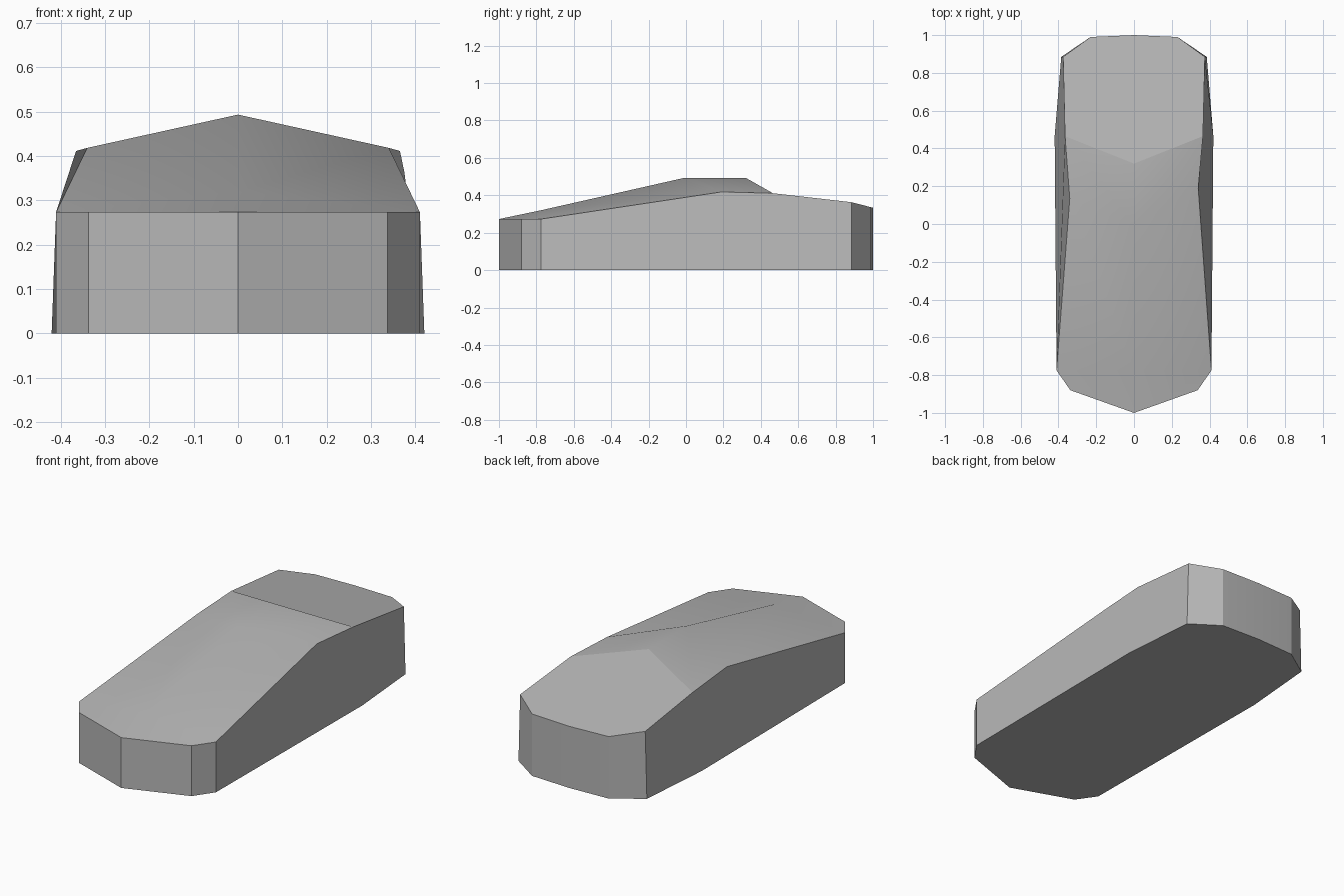
import bpy, bmesh

if "Cube" in bpy.data.objects:
    bpy.data.objects.remove(bpy.data.objects["Cube"])

# right half of the rim, front to back: (top x, y, top z, bottom x)
RIM = [(0, -1, .273, 0), (.337, -.88, .273, .337), (.41, -.775, .273, .41),
       (.34, .19, .418, None), (.365, .465, .411, .42),
       (.375, .885, .363, .385), (.23, .99, .336, .23), (0, 1, .334, 0)]

bm = bmesh.new()
ridge = [bm.verts.new(p) for p in
         ((0, -.775, .32), (0, -.01, .493), (0, .32, .493))]
a, b, c = ridge
front = [bm.verts.new((0, -1, z)) for z in (.273, 0)]
back = [bm.verts.new((0, 1, z)) for z in (.334, 0)]


def half(side):
    """Build one half: walls and lid; returns rim and base vertices."""
    top, base = [front[0]], [front[1]]
    for i, (x, y, z, bx) in enumerate(RIM[1:-1], 1):
        if i == 3 and side < 0:      # left thumb dip sits further forward
            y = .135
        top.append(bm.verts.new((side * x, y, z)))
        base.append(bm.verts.new((side * bx, y, 0)) if bx else None)
    top.append(back[0])
    base.append(back[1])
    # rounded front and rear corners, then the long side wall
    for i in (0, 1, 5, 6):
        bm.faces.new((base[i], base[i + 1], top[i + 1], top[i]))
    bm.faces.new((base[2], base[4], base[5], top[5], top[4], top[3], top[2]))
    # front lip, long front slope, crown
    for f in ((top[0], top[1], top[2], a), (a, top[2], top[3], b),
              (b, top[3], top[4], c)):
        bm.faces.new(f)
    return top, [v for v in base if v]


rt, rb = half(1)
lt, lb = half(-1)
# rear slope and flat underside
rear = bm.faces.new([c] + rt[4:] + lt[6:3:-1])
bm.faces.new(rb + lb[-2:0:-1])
bmesh.ops.recalc_face_normals(bm, faces=bm.faces)

mesh = bpy.data.meshes.new("mouse_shell")
rear_edges = {frozenset((c.co.to_tuple(3), v.co.to_tuple(3)))
              for v in (rt[4], lt[4])}
bm.to_mesh(mesh)
bm.free()
shell = bpy.data.objects.new("mouse_shell", mesh)
bpy.context.collection.objects.link(shell)

# soft shading with a crisp crease between crown and rear slope
bpy.context.view_layer.objects.active = shell
shell.select_set(True)
bpy.ops.object.shade_smooth_by_angle()
for e in mesh.edges:
    if frozenset(mesh.vertices[v].co.to_tuple(3) for v in e.vertices) in rear_edges:
        e.use_edge_sharp = True

# dark grey plastic
mat = bpy.data.materials.new("grey_plastic")
mat.diffuse_color = (.47, .47, .47, 1)
mat.use_nodes = True
mat.node_tree.nodes["Principled BSDF"].inputs["Base Color"].default_value = mat.diffuse_color
mesh.materials.append(mat)
